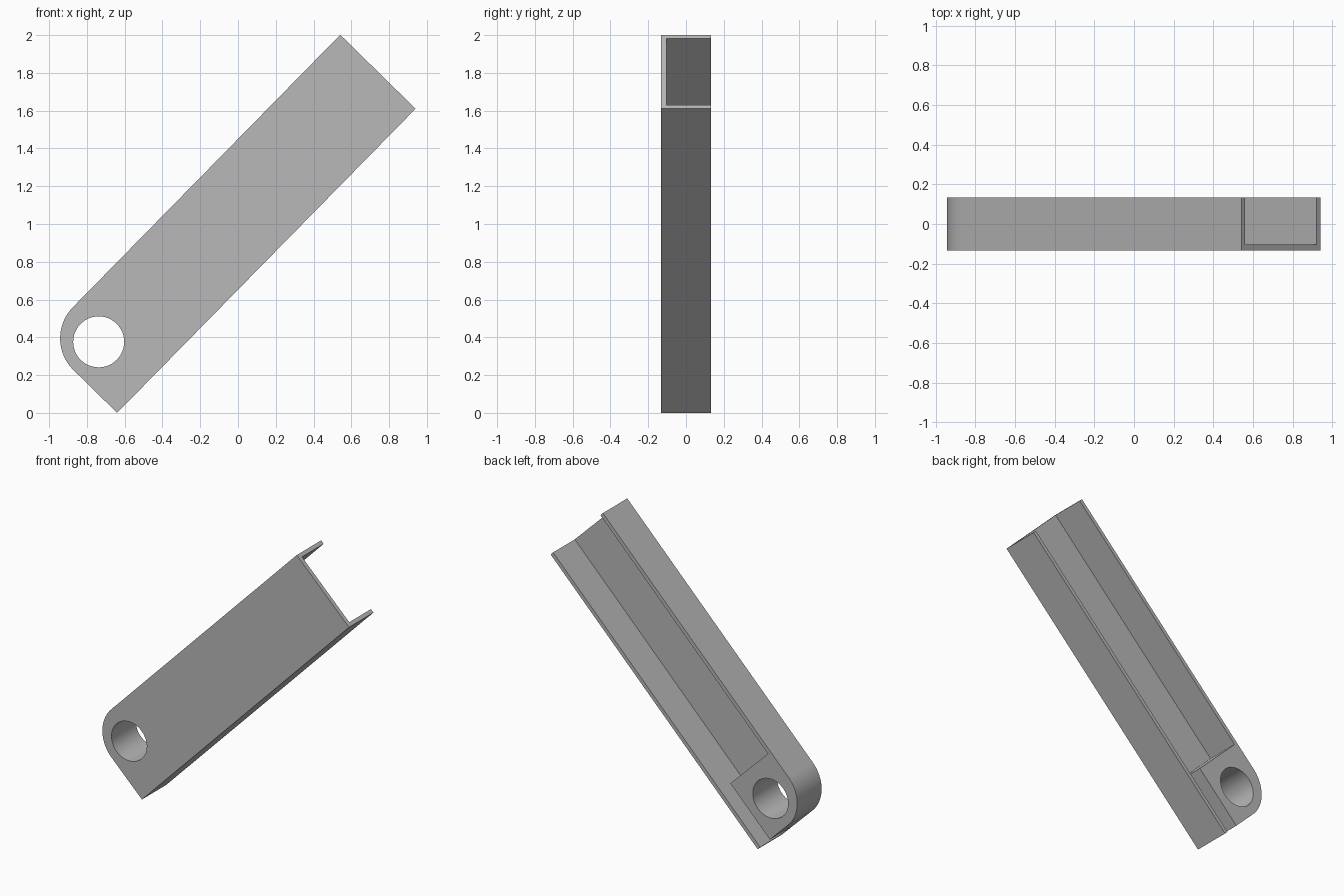
import bpy, bmesh, math
from mathutils import Matrix, Vector

old = bpy.data.objects.get("Cube")
if old:
    bpy.data.objects.remove(old, do_unlink=True)

LENGTH, WIDTH, HALF = 2.256, 0.559, 0.133
WALL, WEB = 0.027, 0.03
ROUND = 0.235          # radius of the rounded pivot corner
BLOCK, SLOT = 0.43, 0.13  # pivot block length, and its offset from the lower edge

# Lean the arm: local x runs along it, local z across it
lean = Matrix.Translation((-0.64, 0, 0)) @ Matrix.Rotation(-math.atan2(1.61, 1.58), 4, 'Y')


def arc(cx, cz, r, start, end, steps):
    angles = [start + (end - start) * i / steps for i in range(steps + 1)]
    return [(cx + r * math.cos(a), cz + r * math.sin(a)) for a in angles]


def prism(name, outline, y0, y1):
    """Extrude an outline in the local xz plane from y0 to y1."""
    bm = bmesh.new()
    face = bm.faces.new([bm.verts.new((x, y0, z)) for x, z in outline])
    ext = bmesh.ops.extrude_face_region(bm, geom=[face])
    verts = [g for g in ext["geom"] if isinstance(g, bmesh.types.BMVert)]
    bmesh.ops.translate(bm, verts=verts, vec=Vector((0, y1 - y0, 0)))
    bmesh.ops.recalc_face_normals(bm, faces=bm.faces)
    mesh = bpy.data.meshes.new(name)
    bm.to_mesh(mesh)
    bm.free()
    obj = bpy.data.objects.new(name, mesh)
    bpy.context.collection.objects.link(obj)
    obj.matrix_world = lean
    return obj


# Solid bar with one rounded corner at the pivot end
bar = [(0, 0), (LENGTH, 0), (LENGTH, WIDTH)]
bar += arc(ROUND, WIDTH - ROUND, ROUND, math.pi / 2, math.pi, 24)
arm = prism("channel_arm", bar, -HALF, HALF)

# Channel pocket, continuing as a slot beside the pivot block
far = LENGTH + 0.1
pocket = [(-0.1, WALL), (far, WALL), (far, WIDTH - WALL),
          (BLOCK, WIDTH - WALL), (BLOCK, SLOT), (-0.1, SLOT)]
cutters = [
    prism("pocket_cutter", pocket, -HALF + WEB, HALF + 0.1),
    prism("pivot_hole_cutter", arc(0.2, 0.333, 0.135, 0, math.tau, 48)[:-1], -0.3, 0.3),
]
bpy.context.view_layer.objects.active = arm
arm.select_set(True)
for cutter in cutters:
    cutter.hide_render = True
    mod = arm.modifiers.new(cutter.name, 'BOOLEAN')
    mod.operation = 'DIFFERENCE'
    mod.solver = 'EXACT'
    mod.object = cutter
    bpy.ops.object.modifier_apply(modifier=mod.name)
    bpy.data.objects.remove(cutter, do_unlink=True)

# Plain grey finish
grey = bpy.data.materials.new("plain_grey")
grey.use_nodes = True
colour = (0.48, 0.48, 0.48, 1)
grey.diffuse_color = colour
grey.node_tree.nodes["Principled BSDF"].inputs["Base Color"].default_value = colour
arm.data.materials.clear()
arm.data.materials.append(grey)
bpy.ops.object.shade_smooth_by_angle(angle=math.radians(30))
